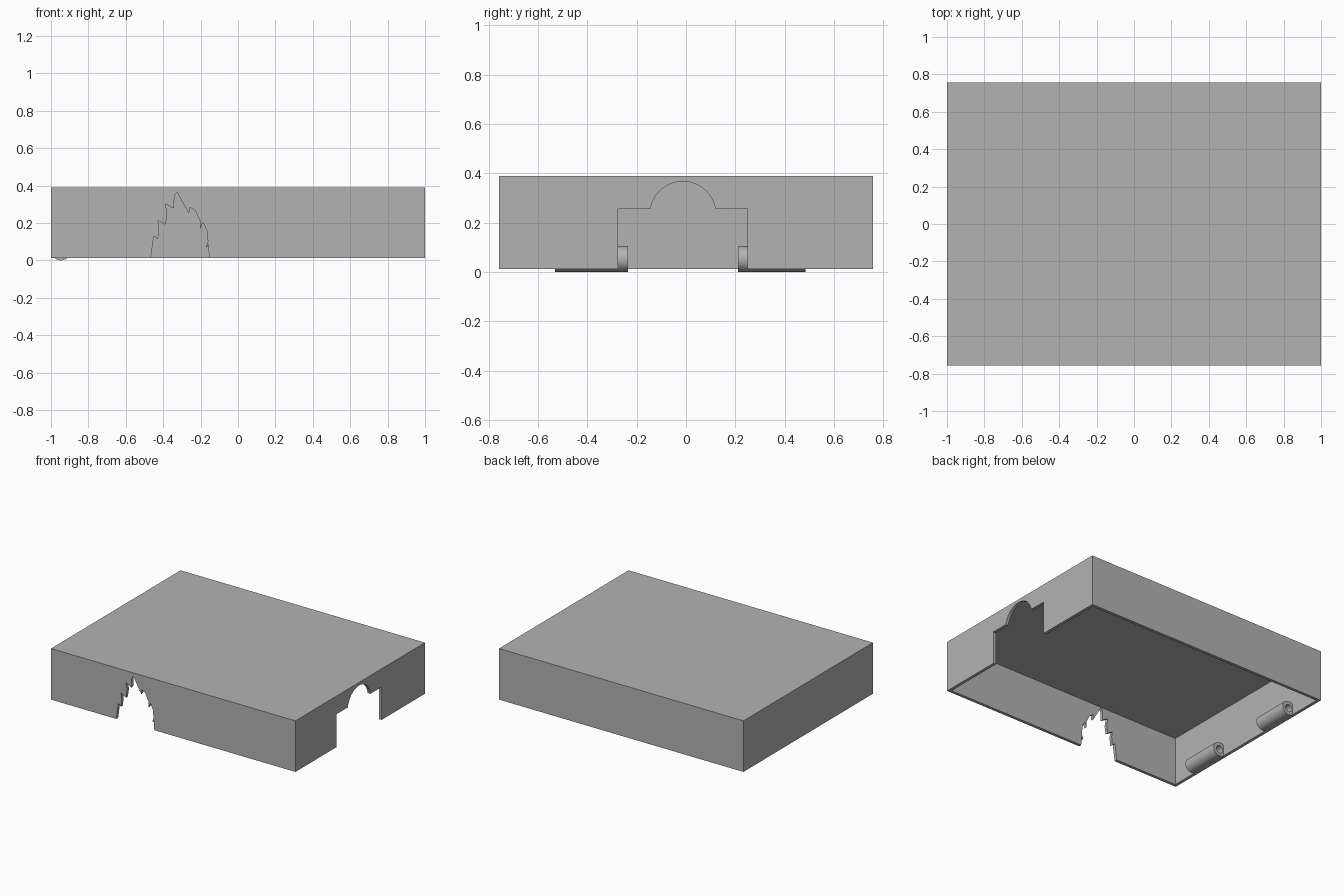
import bpy, bmesh, math
from mathutils import Matrix

if "Cube" in bpy.data.objects:
    bpy.data.objects.remove(bpy.data.objects["Cube"])

HALF_X, HALF_Y = 1.0, 0.757
BASE, TOP, WALL = 0.012, 0.39, 0.022

grey = bpy.data.materials.new("plain_grey")
grey.use_nodes = True
grey.diffuse_color = (0.45, 0.45, 0.45, 1)
grey.node_tree.nodes["Principled BSDF"].inputs["Base Color"].default_value = grey.diffuse_color


def add_object(name, bm):
    bmesh.ops.recalc_face_normals(bm, faces=bm.faces)
    mesh = bpy.data.meshes.new(name)
    bm.to_mesh(mesh)
    bm.free()
    mesh.materials.append(grey)
    obj = bpy.data.objects.new(name, mesh)
    bpy.context.collection.objects.link(obj)
    return obj


def box(name, hx, hy, z0, z1):
    bm = bmesh.new()
    bmesh.ops.create_cube(bm, size=1)
    bmesh.ops.scale(bm, vec=(2 * hx, 2 * hy, z1 - z0), verts=bm.verts)
    bmesh.ops.translate(bm, vec=(0, 0, (z0 + z1) / 2), verts=bm.verts)
    return add_object(name, bm)


def prism(name, outline, y0, y1, turn):
    """Extrude an (x, z) outline along y, then turn it about z."""
    bm = bmesh.new()
    face = bm.faces.new([bm.verts.new((x, y0, z)) for x, z in outline])
    ext = bmesh.ops.extrude_face_region(bm, geom=[face])["geom"]
    moved = [g for g in ext if isinstance(g, bmesh.types.BMVert)]
    bmesh.ops.translate(bm, vec=(0, y1 - y0, 0), verts=moved)
    bm.transform(Matrix.Rotation(turn, 4, "Z"))
    return add_object(name, bm)


def select_only(obj):
    bpy.ops.object.select_all(action="DESELECT")
    obj.select_set(True)
    bpy.context.view_layer.objects.active = obj


# Open-bottomed lid with its cutters
lid = box("lid_shell", HALF_X, HALF_Y, BASE, TOP)
cutters = [box("hollow_cutter", HALF_X - WALL, HALF_Y - WALL, -0.2, TOP - WALL)]

# Jagged flame-shaped opening, repeated on the back by a half turn
jagged = [(-.466, -.1), (-.466, .012), (-.45, .13), (-.428, .113), (-.421, .175), (-.428, .215),
          (-.387, .19), (-.378, .25), (-.388, .302), (-.343, .277), (-.34, .345),
          (-.326, .366), (-.31, .335), (-.262, .25), (-.257, .285), (-.228, .265),
          (-.203, .21), (-.203, .168), (-.187, .203), (-.167, .16), (-.161, .1),
          (-.173, .065), (-.158, .083), (-.155, .012), (-.155, -.1)]
for turn in (0, math.pi):
    cutters.append(prism("jagged_cutter", jagged, -HALF_Y - 0.1, -HALF_Y + 0.1, turn))

# Stepped opening with a round arch on the left wall
ARC_Y, ARC_Z, ARC_R = -0.0125, 0.234, 0.133
start = math.asin((0.255 - ARC_Z) / ARC_R)
arch = [(-0.275, -0.1), (-0.275, 0.255)]
for i in range(33):
    a = math.pi - start - i / 32 * (math.pi - 2 * start)
    arch.append((ARC_Y + ARC_R * math.cos(a), ARC_Z + ARC_R * math.sin(a)))
arch += [(0.25, 0.255), (0.25, -0.1)]
cutters.append(prism("arch_cutter", arch, -HALF_X - 0.1, -HALF_X + 0.1, math.pi / 2))

select_only(lid)
for cutter in cutters:
    mod = lid.modifiers.new("cut", "BOOLEAN")
    mod.operation, mod.solver, mod.object = "DIFFERENCE", "EXACT", cutter
    bpy.ops.object.modifier_apply(modifier=mod.name)
for cutter in cutters:
    bpy.data.objects.remove(cutter)


# Hinge tubes set into the inside of the right wall
def tube(name, y0, y1, x=-0.947, radius=0.0525, bore=0.027, sides=32):
    bm = bmesh.new()
    rings = []
    for r, y in ((radius, y0), (radius, y1), (bore, y1), (bore, y0)):
        angles = [2 * math.pi * i / sides for i in range(sides)]
        rings.append([bm.verts.new((x + r * math.cos(a), y, radius + r * math.sin(a)))
                      for a in angles])
    for k in range(4):
        a, b = rings[k], rings[(k + 1) % 4]
        for i in range(sides):
            j = (i + 1) % sides
            bm.faces.new((a[i], a[j], b[j], b[i]))
    obj = add_object(name, bm)
    select_only(obj)
    bpy.ops.object.shade_smooth_by_angle(angle=math.radians(35))


tube("front_hinge_tube", -0.53, -0.235)
tube("back_hinge_tube", 0.21, 0.485)
